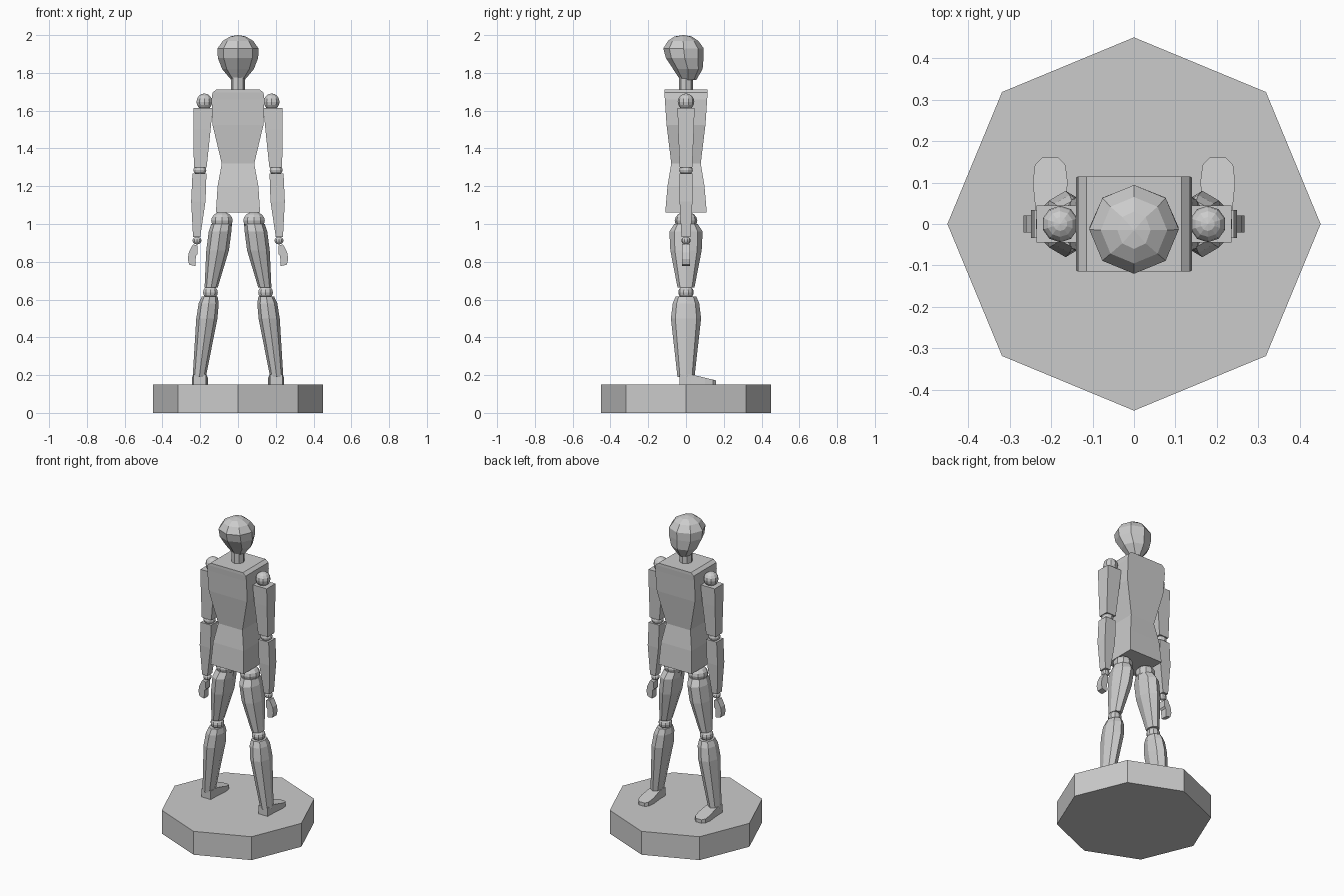
import bpy, bmesh
from math import cos, sin, pi, sqrt

if "Cube" in bpy.data.objects:
    bpy.data.objects.remove(bpy.data.objects["Cube"])


def finish(name, bm, mirror=False):
    bmesh.ops.recalc_face_normals(bm, faces=bm.faces)
    me = bpy.data.meshes.new(name)
    bm.to_mesh(me)
    bm.free()
    ob = bpy.data.objects.new(name, me)
    bpy.context.collection.objects.link(ob)
    if mirror:
        m = ob.modifiers.new("mirror", 'MIRROR')
        m.use_axis[0] = True
    return ob


def loft(name, rings, n=8, mirror=False):
    """Rings are (x, y, z, half_x, half_y); n=4 gives rectangular sections."""
    bm = bmesh.new()
    k, phase = (sqrt(2), pi / 4) if n == 4 else (1, 0)
    loops = [[bm.verts.new((x + k * rx * cos(phase + 2 * pi * i / n),
                            y + k * ry * sin(phase + 2 * pi * i / n), z))
              for i in range(n)] for x, y, z, rx, ry in rings]
    for a, b in zip(loops, loops[1:]):
        for i in range(n):
            j = (i + 1) % n
            bm.faces.new((a[i], a[j], b[j], b[i]))
    bm.faces.new(loops[0])
    bm.faces.new(loops[-1])
    return finish(name, bm, mirror)


def ball(name, x, z, r, rz=None):
    bm = bmesh.new()
    bmesh.ops.create_uvsphere(bm, u_segments=10, v_segments=8, radius=r)
    for v in bm.verts:
        v.co = (v.co.x + x, v.co.y, v.co.z * (rz or r) / r + z)
    return finish(name, bm, True)


def prism(name, low, high):
    """Closed solid between two matching outlines, mirrored."""
    bm = bmesh.new()
    a = [bm.verts.new(p) for p in low]
    b = [bm.verts.new(p) for p in high]
    bm.faces.new(a)
    bm.faces.new(b)
    for i in range(len(a)):
        j = (i + 1) % len(a)
        bm.faces.new((a[i], a[j], b[j], b[i]))
    return finish(name, bm, True)


# Base
loft("base", [(0, 0, 0, .45, .45), (0, 0, .15, .45, .45)])

# Torso, neck and head
loft("torso", [(0, 0, 1.06, .117, .11), (0, 0, 1.2, .108, .098), (0, 0, 1.32, .086, .078),
               (0, 0, 1.525, .135, .103), (0, 0, 1.66, .14, .112),
               (0, 0, 1.695, .135, .115), (0, 0, 1.712, .115, .115)], 4)
loft("neck", [(0, 0, 1.70, .038, .038), (0, 0, 1.79, .038, .038)])
loft("head", [(0, .012, 1.762, .035, .042), (0, .01, 1.82, .084, .078),
              (0, -.007, 1.88, .107, .1), (0, -.013, 1.93, .108, .107),
              (0, -.015, 1.97, .08, .08), (0, -.015, 1.993, .04, .045),
              (0, -.015, 2.0, .002, .002)])

# Arms
ball("shoulder_joint", .178, 1.647, .044)
loft("upper_arm", [(.2, 0, 1.3, .034, .033), (.19, 0, 1.5, .045, .042),
                   (.185, 0, 1.613, .05, .045)], 4, True)
ball("elbow_joint", .202, 1.285, .036, .027)
loft("forearm", [(.219, 0, .93, .019, .024), (.21, 0, 1.12, .038, .034),
                 (.204, 0, 1.268, .037, .034)], 4, True)
ball("wrist_joint", .217, .912, .025, .02)
hand = [(.215, .885), (.238, .893), (.26, .85), (.266, .815), (.259, .785),
        (.226, .777), (.223, .83), (.214, .84)]
prism("hand", [(x, -.021, z) for x, z in hand], [(x, .021, z) for x, z in hand])

# Legs
ball("hip_joint", .085, 1.018, .06, .047)
loft("thigh", [(.142, 0, .665, .035, .045), (.108, 0, .86, .06, .083),
               (.095, 0, .96, .06, .088), (.087, 0, 1.0, .055, .062)], 8, True)
ball("knee_joint", .146, .638, .041, .037)
loft("calf", [(.205, 0, .19, .035, .045), (.165, 0, .5, .056, .08),
              (.155, 0, .58, .053, .07), (.15, 0, .615, .042, .055)], 8, True)

# Feet
foot = [(-.033, -.035), (.033, -.035), (.035, .03), (.042, .1), (.037, .142),
        (.02, .16), (-.02, .16), (-.037, .142), (-.042, .1), (-.035, .03)]
prism("foot", [(.202 + x, y, .15) for x, y in foot],
      [(.202 + x, y, .203 - .24 * max(0, y - .03)) for x, y in foot])
